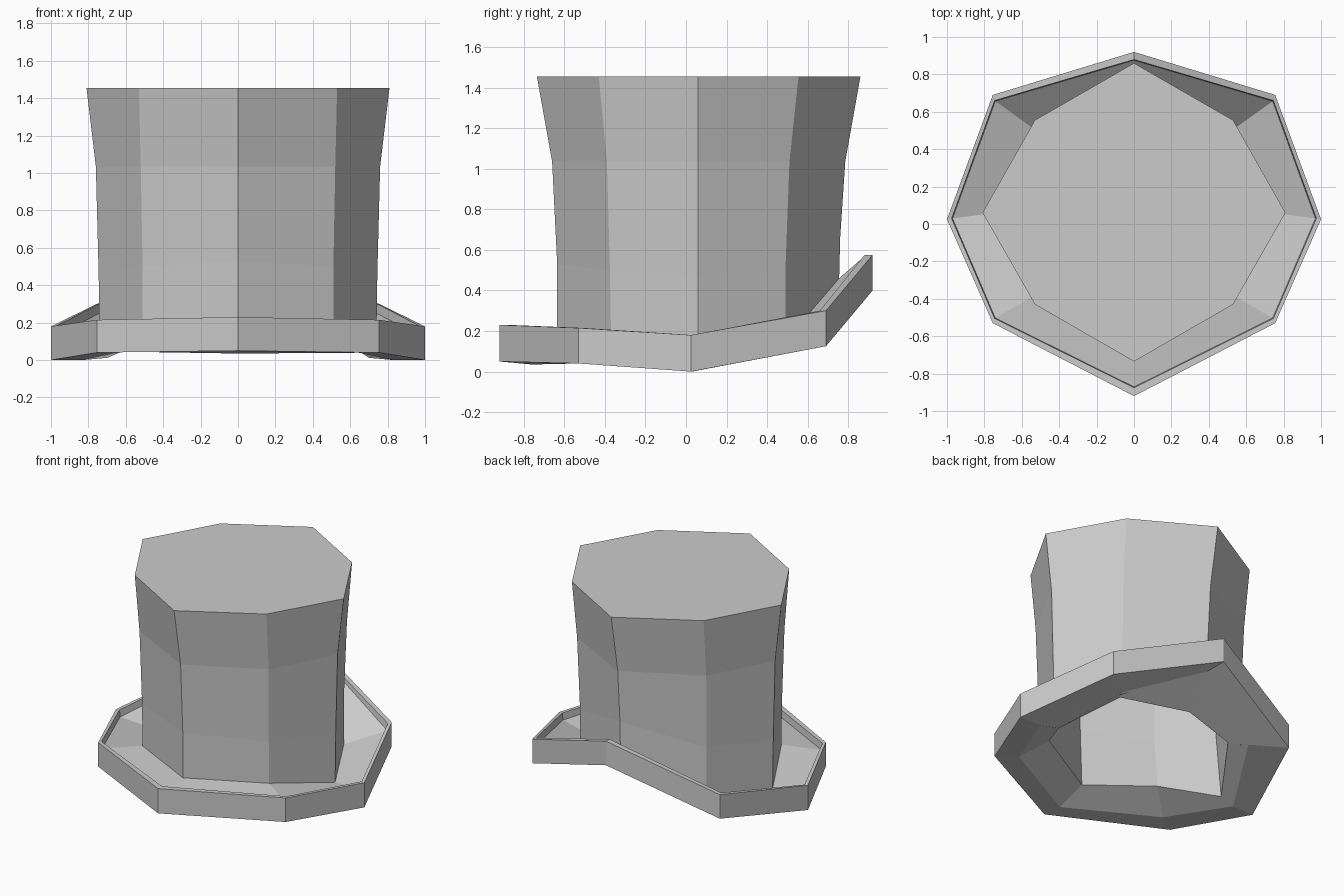
import bpy

if "Cube" in bpy.data.objects:
    bpy.data.objects.remove(bpy.data.objects["Cube"])


def ring(xs, ys, zs):
    """Octagon, counter-clockwise from the front corner, mirrored in x.
    xs = front diagonal, side, back diagonal; ys, zs = the five right-hand corners."""
    half = list(zip([0, *xs, 0], ys, zs))
    return half + [(-x, y, z) for x, y, z in half[3:0:-1]]


def loft(name, rings, cap_start=False, cap_end=False):
    """Skin a series of octagons with flat quads."""
    n = 8
    verts = [p for r in rings for p in r]
    faces = []
    for k in range(len(rings) - 1):
        a, b = k * n, (k + 1) * n
        for i in range(n):
            j = (i + 1) % n
            faces.append((a + i, a + j, b + j, b + i))
    if cap_start:
        faces.append(tuple(reversed(range(n))))
    if cap_end:
        last = (len(rings) - 1) * n
        faces.append(tuple(range(last, last + n)))
    mesh = bpy.data.meshes.new(name)
    mesh.from_pydata(verts, [], faces)
    mesh.update()
    obj = bpy.data.objects.new(name, mesh)
    bpy.context.collection.objects.link(obj)
    return obj


def inset(r, f, dz=0.0):
    """Shrink an octagon around the crown axis."""
    return [(x * f, 0.06 + (y - 0.06) * f, z + dz) for x, y, z in r]


# Crown outlines from brim to top
base = ring((0.51, 0.74, 0.51), (-0.635, -0.37, 0.06, 0.49, 0.755),
            (0.20, 0.195, 0.10, 0.15, 0.46))
low = ring((0.51, 0.745, 0.51), (-0.635, -0.375, 0.06, 0.49, 0.76),
           (0.53, 0.50, 0.46, 0.50, 0.66))
mid = ring((0.52, 0.76, 0.52), (-0.66, -0.39, 0.06, 0.51, 0.785), [1.035] * 5)
top = ring((0.53, 0.81, 0.53), (-0.735, -0.43, 0.06, 0.555, 0.86), [1.455] * 5)

# Hole in the underside
hole = ring((0.467, 0.70, 0.465), (-0.535, -0.315, 0.06, 0.41, 0.57),
            (0.105, 0.17, 0.012, 0.18, 0.17))

# Brim outlines: underside, raised edge, lip, floor
rim_zs = (0.23, 0.215, 0.18, 0.30, 0.575)
under = ring((0.62, 0.83, 0.54), (-0.76, -0.44, 0.03, 0.53, 0.75),
             (0.035, 0.045, 0.0, 0.14, 0.40))
outer_ys = (-0.92, -0.53, 0.025, 0.69, 0.92)
outer_low = ring((0.755, 1.0, 0.755), outer_ys, (0.05, 0.04, 0.0, 0.125, 0.40))
outer_top = ring((0.755, 1.0, 0.755), outer_ys, rim_zs)
inner_ys = (-0.875, -0.505, 0.03, 0.66, 0.88)
lip = ring((0.745, 0.975, 0.745), inner_ys, rim_zs)
floor = [(x * 0.995, y * 0.995, z - (0.05 if y < 0.8 else 0.01)) for x, y, z in lip]

loft("brim", [hole, under, outer_low, outer_top, lip, floor, base])
loft("crown", [base, low, mid, top], cap_end=True)

# Inside of the hollow crown
loft("lining", [inset(top, 0.88, -0.09), inset(mid, 0.88), inset(low, 0.88), hole],
     cap_start=True)
